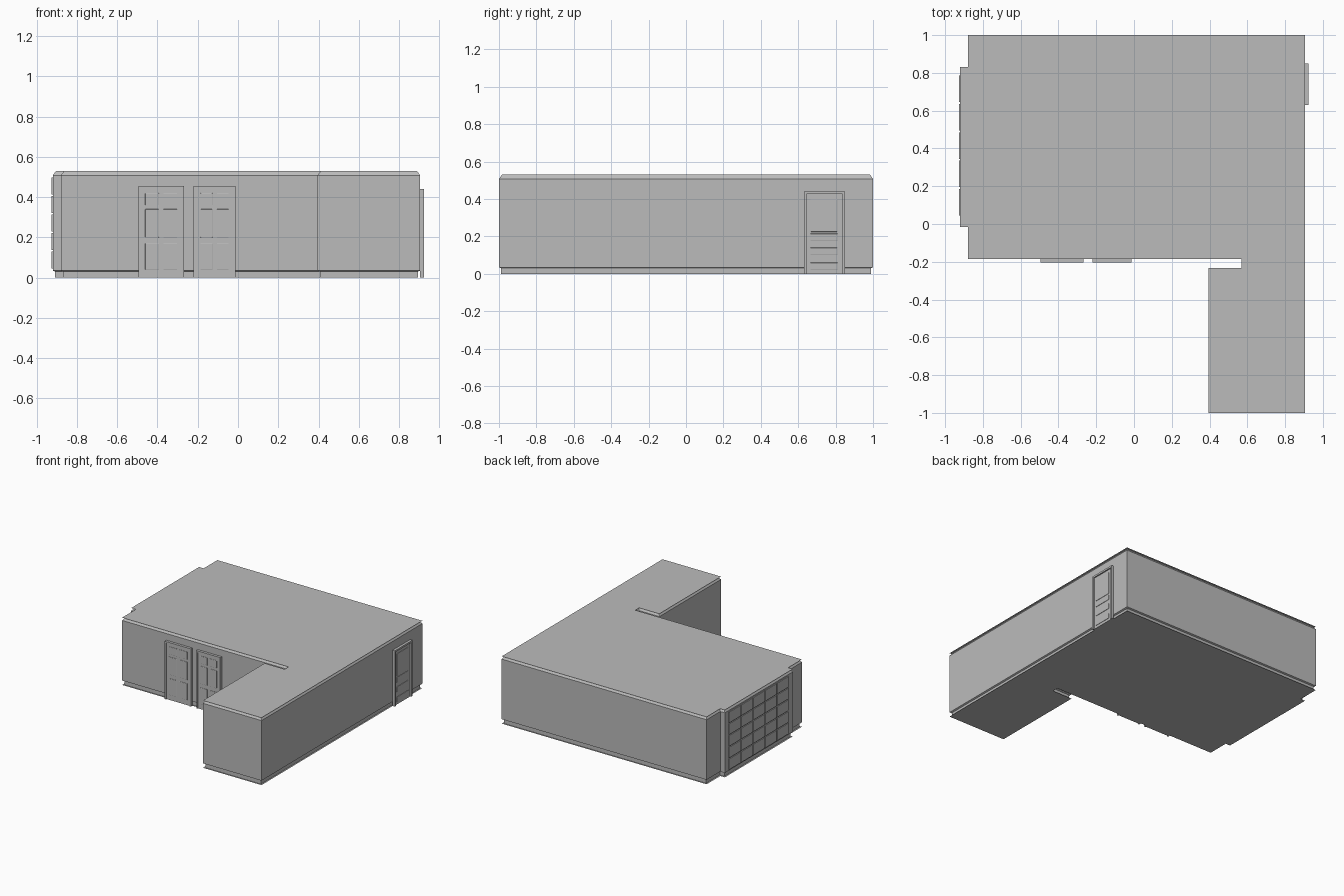
import bpy
import bmesh
from mathutils import Vector

cube = bpy.data.objects.get("Cube")
if cube:
    bpy.data.objects.remove(cube)

grey = bpy.data.materials.new("plain_grey")
grey.use_nodes = True
COLOUR = (0.5, 0.5, 0.5, 1)
grey.diffuse_color = COLOUR
grey.node_tree.nodes["Principled BSDF"].inputs["Base Color"].default_value = COLOUR

# Room outline, counter-clockwise from the hallway's front corner
OUTLINE = [Vector(p) for p in (
    (0.395, -1), (0.905, -1), (0.905, 1), (-0.88, 1), (-0.88, 0.83), (-0.92, 0.83),
    (-0.92, -0.015), (-0.88, -0.015), (-0.88, -0.185), (0.57, -0.185),
    (0.57, -0.233), (0.395, -0.233))]
CEILING, WALL_TOP, WALL_FOOT = 0.53, 0.508, 0.035


def finish(name, bm):
    mesh = bpy.data.meshes.new(name)
    bm.to_mesh(mesh)
    bm.free()
    mesh.materials.append(grey)
    obj = bpy.data.objects.new(name, mesh)
    bpy.context.collection.objects.link(obj)
    return obj


def inset_outline(d):
    """Move every side of the outline inward by d."""
    pts = []
    for i, p in enumerate(OUTLINE):
        before = (p - OUTLINE[i - 1]).normalized()
        after = (OUTLINE[(i + 1) % len(OUTLINE)] - p).normalized()
        pts.append(p + d * Vector((-before.y - after.y, before.x + after.x)))
    return pts


def sweep(name, profile):
    """Sheet swept round the outline; profile holds (inset, height), bottom up."""
    bm = bmesh.new()
    rings = [[bm.verts.new((p.x, p.y, z)) for p in inset_outline(d)] for d, z in profile]
    for low, high in zip(rings, rings[1:]):
        for i in range(len(low)):
            j = (i + 1) % len(low)
            bm.faces.new((low[i], low[j], high[j], high[i]))
    return finish(name, bm)


def slab(name, z, up):
    bm = bmesh.new()
    face = bm.faces.new([bm.verts.new((p.x, p.y, z)) for p in OUTLINE])
    if not up:
        face.normal_flip()
    return finish(name, bm)


def boxes(name, bounds, bevel=0):
    bm = bmesh.new()
    for lo, hi in bounds:
        lo, hi = Vector(lo), Vector(hi)
        for v in bmesh.ops.create_cube(bm, size=1)["verts"]:
            v.co = (lo + hi) / 2 + v.co * (hi - lo)
    obj = finish(name, bm)
    if bevel:
        mod = obj.modifiers.new("soft_edges", "BEVEL")
        mod.width, mod.segments = bevel, 2
    return obj


# Shell: floor, baseboard, walls, crown moulding and ceiling
slab("floor", 0, False)
sweep("baseboard", [(0.012, 0), (0.012, 0.03), (0, WALL_FOOT)])
sweep("walls", [(0, WALL_FOOT), (0, WALL_TOP)])
sweep("crown_moulding", [(0, WALL_TOP), (0.006, 0.516), (0.016, CEILING)])
slab("ceiling", CEILING, True)


def front_door(name, x0, x1, top):
    wall, outer, t = -0.185, -0.205, 0.012
    boxes(name + "_frame", [
        ((x0, outer, 0), (x0 + t, wall, top)),
        ((x1 - t, outer, 0), (x1, wall, top)),
        ((x0 + t, outer, top - t), (x1 - t, wall, top))])
    boxes(name + "_leaf", [((x0 + t, -0.198, 0), (x1 - t, wall, top - t))])
    # Two columns of three panels
    gap = 0.022
    left, width = x0 + t + gap, (x1 - x0 - 2 * t - 3 * gap) / 2
    panels = []
    for c in range(2):
        x = left + c * (width + gap)
        for z0, z1 in ((0.04, 0.17), (0.2, 0.34), (0.36, 0.42)):
            panels.append(((x, -0.201, z0), (x + width, -0.197, z1)))
    boxes(name + "_panels", panels, 0.002)


front_door("right_front_door", -0.495, -0.268, 0.455)
front_door("left_front_door", -0.22, -0.012, 0.455)

# Side door: frame, leaf, tall upper pane and three low panels
WALL, OUT, Y0, Y1, TOP, RIM = 0.905, 0.925, 0.63, 0.85, 0.44, 0.014
boxes("side_door_frame", [
    ((WALL, Y0, 0), (OUT, Y0 + RIM, TOP)),
    ((WALL, Y1 - RIM, 0), (OUT, Y1, TOP)),
    ((WALL, Y0 + RIM, TOP - RIM), (OUT, Y1 - RIM, TOP))])
boxes("side_door_leaf", [((WALL, Y0 + RIM, 0), (0.915, Y1 - RIM, TOP - RIM))])
boxes("side_door_panels", [((0.914, 0.665, z0), (0.919, 0.81, z1)) for z0, z1 in (
    (0.225, 0.4), (0.175, 0.215), (0.1, 0.14), (0.02, 0.06))], 0.003)

# Panes of the wide bay window, standing just proud of the bay wall
panes = []
for col in range(5):
    for row in range(5):
        y, z = 0.045 + col * 0.15, 0.045 + row * 0.092
        panes.append(((-0.926, y, z), (-0.92, y + 0.14, z + 0.084)))
boxes("bay_window_panes", panes)
